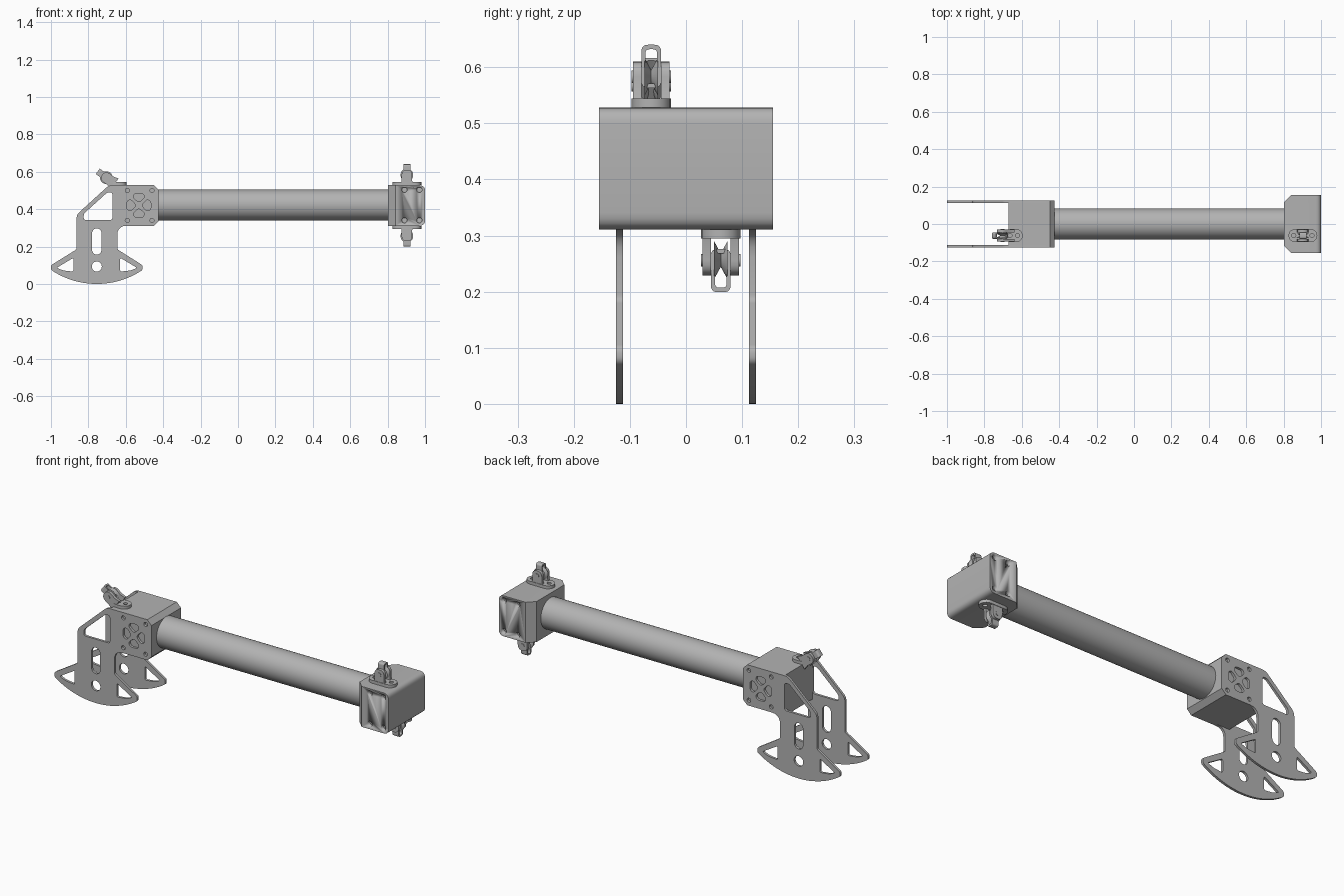
import bpy, bmesh, math
from mathutils import Matrix, Vector

if "Cube" in bpy.data.objects:
    bpy.data.objects.remove(bpy.data.objects["Cube"])

GREY = (0.45, 0.45, 0.45, 1)
grey = bpy.data.materials.new("plain grey")
grey.use_nodes = True
grey.diffuse_color = GREY
grey.node_tree.nodes["Principled BSDF"].inputs["Base Color"].default_value = GREY

XZ = Matrix.Rotation(math.pi / 2, 4, 'X')           # profile upright, facing front
YZ = Matrix.Rotation(math.pi / 2, 4, 'Z') @ XZ      # profile upright, facing sideways
XY = Matrix.Identity(4)
move = Matrix.Translation


def finish(name, bm, matrix=XY):
    """Turn a bmesh into a shaded, coloured object."""
    bmesh.ops.remove_doubles(bm, verts=bm.verts, dist=1e-5)
    bm.transform(matrix)
    bmesh.ops.recalc_face_normals(bm, faces=bm.faces)
    me = bpy.data.meshes.new(name)
    bm.to_mesh(me)
    bm.free()
    me.materials.append(grey)
    me.polygons.foreach_set("use_smooth", [True] * len(me.polygons))
    me.set_sharp_from_angle(angle=math.radians(30))
    ob = bpy.data.objects.new(name, me)
    bpy.context.collection.objects.link(ob)
    return ob


def rounded(points, radius=0.0, steps=5):
    """Round polygon corners; a point may carry its own radius."""
    out = []
    n = len(points)
    for i, p in enumerate(points):
        c, a, b = (Vector(points[k % n][:2]) for k in (i, i - 1, i + 1))
        r = p[2] if len(p) > 2 else radius
        if r == 0:
            out.append(c)
            continue
        s = c + (a - c).normalized() * min(r, 0.48 * (a - c).length)
        e = c + (b - c).normalized() * min(r, 0.48 * (b - c).length)
        for k in range(steps + 1):
            t = k / steps
            out.append(s * (1 - t) ** 2 + c * (2 * t * (1 - t)) + e * t * t)
    return out


def circle(x, y, r, n=24):
    return [Vector((x + r * math.cos(2 * math.pi * k / n),
                    y + r * math.sin(2 * math.pi * k / n))) for k in range(n)]


def stadium(x, y, half_len, half_wid, upright=False, n=10):
    pts = []
    for side in (1, -1):
        for k in range(n + 1):
            a = math.pi * (k / n - 0.5)
            u = side * (half_len - half_wid + half_wid * math.cos(a))
            v = side * half_wid * math.sin(a)
            pts.append(Vector((x - v, y + u) if upright else (x + u, y + v)))
    return pts


def sheet(name, loops, thickness, matrix):
    """Extrude an outline with holes, centred on its plane."""
    cu = bpy.data.curves.new(name, 'CURVE')
    cu.dimensions = '2D'
    cu.fill_mode = 'BOTH'
    cu.extrude = thickness / 2
    for loop in loops:
        sp = cu.splines.new('POLY')
        sp.points.add(len(loop) - 1)
        for pt, co in zip(sp.points, loop):
            pt.co = (co.x, co.y, 0, 1)
        sp.use_cyclic_u = True
    tmp = bpy.data.objects.new(name + " outline", cu)
    me = tmp.to_mesh()
    bm = bmesh.new()
    bm.from_mesh(me)
    tmp.to_mesh_clear()
    bpy.data.objects.remove(tmp)
    bpy.data.curves.remove(cu)
    return finish(name, bm, matrix)


def solid(loop, thickness):
    """Extrude a plain outline into an n-gon solid."""
    bm = bmesh.new()
    face = bm.faces.new([bm.verts.new((p.x, p.y, -thickness / 2)) for p in loop])
    new = bmesh.ops.extrude_face_region(bm, geom=[face])["geom"]
    bmesh.ops.translate(bm, vec=(0, 0, thickness),
                        verts=[v for v in new if isinstance(v, bmesh.types.BMVert)])
    return bm


def cone(bm, r1, r2, depth, matrix, n=32):
    bmesh.ops.create_cone(bm, cap_ends=True, segments=n, radius1=r1, radius2=r2,
                          depth=depth, matrix=matrix)


# Main tube
bm = bmesh.new()
cone(bm, 0.082, 0.082, 1.25, move((0.19, 0, 0.422)) @ Matrix.Rotation(math.pi / 2, 4, 'Y'), 64)
finish("main_tube", bm)

# Side plates with feet
MID = -0.755
ARC_R, SPAN = 0.4377, 0.594
arc = [(MID + ARC_R * math.sin(a), ARC_R * (1 - math.cos(a)))
       for a in (SPAN * (k / 12 - 1) for k in range(1, 24))]
outline = rounded([(-1.0, 0.075, 0.01)] + [(x, z, 0) for x, z in arc] + [
    (-0.51, 0.075, 0.01), (-0.51, 0.1, 0.01), (-0.645, 0.185, 0.01),
    (-0.645, 0.311, 0.05), (-0.45, 0.311), (-0.425, 0.336), (-0.425, 0.503),
    (-0.45, 0.528), (-0.69, 0.528, 0.02), (-0.863, 0.37, 0.02),
    (-0.863, 0.185, 0.01), (-1.0, 0.1, 0.01)])
holes = [rounded([(-0.825, 0.342), (-0.672, 0.342), (-0.672, 0.49),
                  (-0.698, 0.49), (-0.825, 0.375)], 0.012),
         stadium(MID, 0.227, 0.07, 0.025, upright=True),
         circle(MID, 0.093, 0.027)]
for s in (-1, 1):
    holes.append(rounded([(MID + s * 0.215, 0.086), (MID + s * 0.125, 0.14),
                          (MID + s * 0.125, 0.066), (MID + s * 0.18, 0.072)], 0.01))
petal = rounded([(0.015, 0), (0.043, -0.032), (0.064, -0.022),
                 (0.064, 0.022), (0.043, 0.032)], 0.014)
for q in range(4):
    turn = Matrix.Rotation(q * math.pi / 2, 2)
    holes.append([turn @ p + Vector((-0.53, 0.42)) for p in petal])
for x in (-0.592, -0.46):
    for z in (0.34, 0.5):
        holes.append(circle(x, z, 0.011, 16))
for side, y in (("right", -0.1185), ("left", 0.1185)):
    sheet(side + "_foot_plate", [outline] + holes, 0.013, move((0, y, 0)) @ XZ)

# Bracket block between the plates
block = rounded([(-0.67, 0.311), (-0.45, 0.311), (-0.425, 0.336),
                 (-0.425, 0.503), (-0.45, 0.528), (-0.67, 0.528)])
finish("bracket_block", solid(block, 0.225), XZ)

# End block: rounded outer edges, chamfered inner corners, screw holes
bm = solid(rounded([(0.803, 0.311), (1.0, 0.311, 0.03),
                    (1.0, 0.528, 0.03), (0.803, 0.528)]), 0.31)
bm.transform(XZ)
corners = [e for e in bm.edges if all(v.co.x < 0.81 for v in e.verts)
           and abs(e.verts[0].co.y - e.verts[1].co.y) < 0.01]
bmesh.ops.bevel(bm, geom=corners, offset=0.038, segments=1, affect='EDGES')
end_block = finish("end_block", bm)
bm = bmesh.new()
for x in (0.89, 0.97):
    for z in (0.34, 0.503):
        for y in (-0.155, 0.155):
            cone(bm, 0.014, 0.014, 0.04, move((x, y, z)) @ XZ, 20)
cutter = finish("screw_hole_cutter", bm)
cutter.hide_render = True
mod = end_block.modifiers.new("screw holes", 'BOOLEAN')
mod.object = cutter
mod.solver = 'EXACT'
bpy.context.view_layer.objects.active = end_block
bpy.ops.object.modifier_apply(modifier=mod.name)
bpy.data.objects.remove(cutter)


def pulley(name, place, base_place, base_half):
    """Clevis pulley: base, two cheeks, sheave, pin and strap."""
    h = base_half - 0.028
    sheet(name + "_base", [stadium(0, 0, base_half, 0.035), circle(h, 0, 0.011, 16),
                           circle(-h, 0, 0.011, 16)],
          0.016, base_place @ move((0, 0, 0.008)))
    cheek = rounded([(-0.036, 0), (0.036, 0), (0.028, 0.025), (0.028, 0.082, 0.03),
                     (-0.028, 0.082, 0.03), (-0.028, 0.025)])
    for side, y in (("front", -0.025), ("back", 0.025)):
        sheet(name + "_" + side + "_cheek", [cheek], 0.015,
              place @ move((0, y, 0)) @ XZ)
    bm = bmesh.new()
    axle = move((0, 0, 0.055)) @ XZ
    cone(bm, 0.034, 0.012, 0.012, axle @ move((0, 0, -0.006)))
    cone(bm, 0.012, 0.034, 0.012, axle @ move((0, 0, 0.006)))
    finish(name + "_sheave", bm, place)
    bm = bmesh.new()
    cone(bm, 0.011, 0.011, 0.07, axle, 20)
    finish(name + "_pin", bm, place)
    strap = [rounded([(-w, lo), (w, lo), (w, hi), (-w, hi)], r) for w, lo, hi, r in
             ((0.0175, 0.035, 0.112, 0.012), (0.0105, 0.043, 0.104, 0.008))]
    sheet(name + "_strap", strap, 0.036, place @ YZ)


# Pulleys above and below the end block, and a tilted one on the bracket
top = move((0.903, -0.062, 0.528))
bottom = move((0.903, 0.062, 0.311)) @ Matrix.Rotation(math.pi, 4, 'X')
pulley("upper_pulley", top, top, 0.077)
pulley("lower_pulley", bottom, bottom, 0.077)
pulley("bracket_pulley",
       move((-0.66, -0.062, 0.535)) @ Matrix.Rotation(-0.927, 4, 'Y'),
       move((-0.643, -0.062, 0.528)), 0.048)
